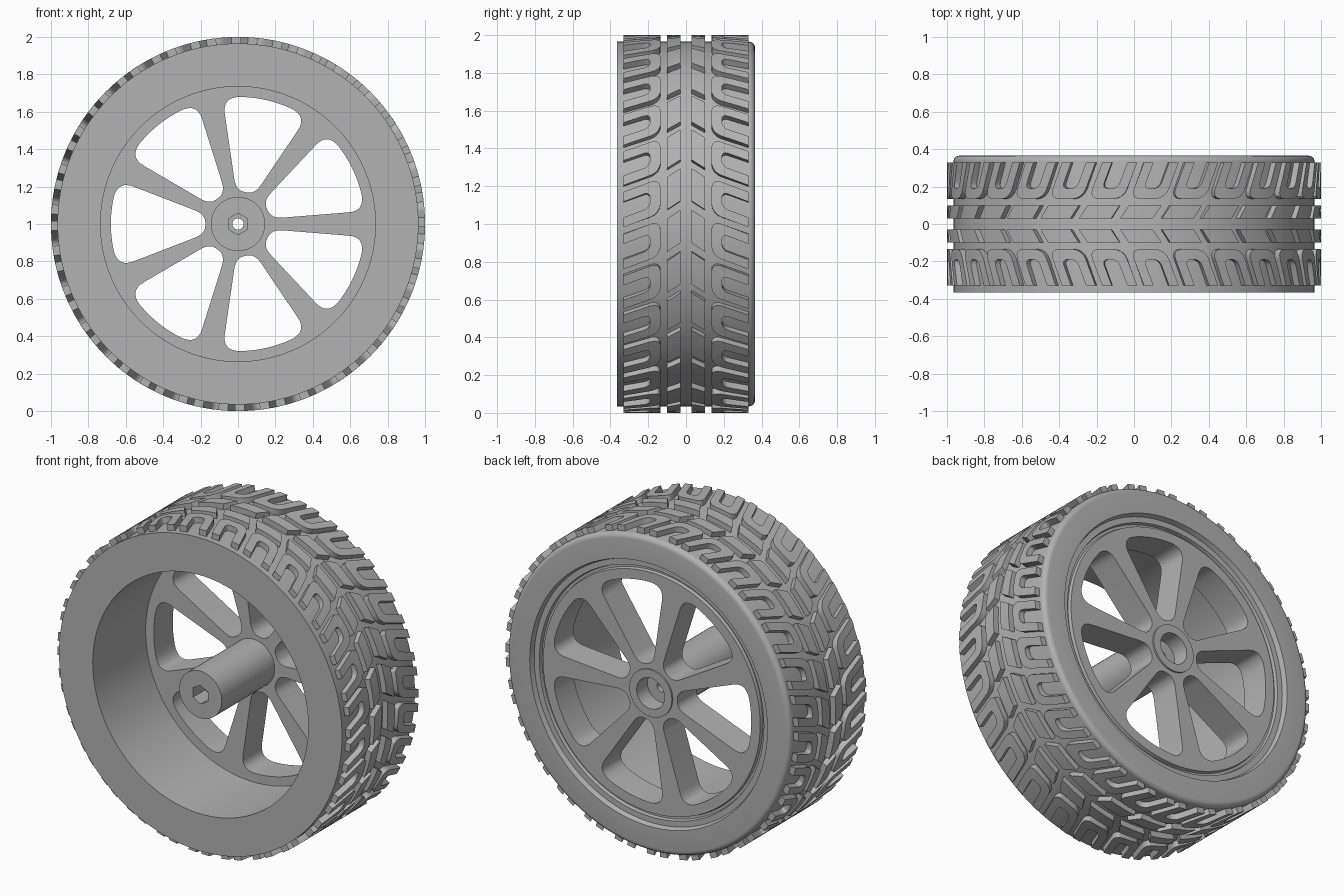
import bpy, bmesh
from math import cos, sin, tan, pi, radians
from mathutils import Vector

cube = bpy.data.objects.get("Cube")
if cube:
    bpy.data.objects.remove(cube)

grey = bpy.data.materials.new("plain_grey")
grey.use_nodes = True
COLOUR = (0.45, 0.45, 0.45, 1)
grey.diffuse_color = COLOUR
grey.node_tree.nodes["Principled BSDF"].inputs["Base Color"].default_value = COLOUR


def polar(r, a, y):
    """Point on the wheel, whose axle runs along y."""
    return (r * cos(a), y, 1 + r * sin(a))


def smooth(obj, angle=30):
    bpy.ops.object.select_all(action='DESELECT')
    obj.select_set(True)
    bpy.context.view_layer.objects.active = obj
    bpy.ops.object.shade_smooth_by_angle(angle=radians(angle))


def finish(bm, name):
    bmesh.ops.recalc_face_normals(bm, faces=bm.faces)
    mesh = bpy.data.meshes.new(name)
    bm.to_mesh(mesh)
    bm.free()
    mesh.materials.append(grey)
    obj = bpy.data.objects.new(name, mesh)
    bpy.context.collection.objects.link(obj)
    smooth(obj)
    return obj


def lathe(name, profile, segments):
    """Spin a closed profile; a radius may be a function of the angle."""
    bm = bmesh.new()
    rings = []
    for i in range(segments):
        a = 2 * pi * i / segments
        rings.append([bm.verts.new(polar(r(a) if callable(r) else r, a, y))
                      for r, y in profile])
    n = len(profile)
    for i in range(segments):
        p, q = rings[i], rings[(i + 1) % segments]
        for j in range(n):
            k = (j + 1) % n
            bm.faces.new((p[j], p[k], q[k], q[j]))
    return finish(bm, name)


# Tyre with rim: sharp front edge, rounded back edge, recessed lip and groove
round_edge = [(0.935 + 0.03 * cos(t * pi / 10), 0.335 + 0.03 * sin(t * pi / 10))
              for t in range(6)]
lathe("tyre_and_rim",
      [(0.735, -0.365), (0.965, -0.365)] + round_edge +
      [(0.81, 0.365), (0.80, 0.335), (0.765, 0.335), (0.76, 0.315),
       (0.745, 0.315), (0.74, 0.335), (0.735, 0.335)], 144)


# Hub tube with a hexagonal socket in front and a round counterbore behind
def hexagon(a):
    return 0.05 / cos((a + pi / 6) % (pi / 3) - pi / 6)


lathe("hub", [(0.145, -0.365), (0.145, 0.345), (0.095, 0.345), (0.095, 0.24),
              (0.03, 0.24), (0.03, -0.25), (hexagon, -0.25), (hexagon, -0.365)], 48)


# Spoke disc: a filled outline with seven rounded windows
SPOKES = 7
HALF = pi / SPOKES


def bezier(a, b, c, steps=8):
    a, b, c = Vector(a), Vector(b), Vector(c)
    return [a.lerp(b, t / steps).lerp(b.lerp(c, t / steps), t / steps)
            for t in range(steps + 1)]


def spoke_edge(r):
    w = 0.015 + 0.08 * r
    return Vector((r * cos(HALF) + w * sin(HALF), r * sin(HALF) - w * cos(HALF)))


def window_outline():
    low, high = spoke_edge(0.18), spoke_edge(0.676)
    top = high.length
    a_end = math_angle = Vector((1, 0)).angle(high) - 0.13
    arc = [Vector((top * cos(a_end * t / 6), top * sin(a_end * t / 6)))
           for t in range(6, -1, -1)]
    half = bezier((low.x, 0.008), low, spoke_edge(0.24))
    half += bezier(spoke_edge(0.59), high, arc[0])[:-1] + arc
    return half + [Vector((p.x, -p.y)) for p in reversed(half[:-1])]


def add_loop(curve, points):
    s = curve.splines.new('POLY')
    s.points.add(len(points) - 1)
    for sp, p in zip(s.points, points):
        sp.co = (p[0], p[1], 0, 1)
    s.use_cyclic_u = True


def circle(r, n):
    return [(r * cos(2 * pi * i / n), r * sin(2 * pi * i / n)) for i in range(n)]


outline = bpy.data.curves.new("spoke_disc", 'CURVE')
outline.dimensions = '2D'
outline.fill_mode = 'BOTH'
outline.extrude = 0.0925
add_loop(outline, circle(0.7365, 144))
add_loop(outline, circle(0.12, 48))
for i in range(SPOKES):
    a = HALF * (2 * i + 1)
    add_loop(outline, [(p.x * cos(a) - p.y * sin(a), p.x * sin(a) + p.y * cos(a))
                       for p in window_outline()])
disc = bpy.data.objects.new("spoke_disc", outline)
bpy.context.collection.objects.link(disc)
disc.location = (0, 0.2425, 1)
disc.rotation_euler = (pi / 2, 0, 0)
outline.materials.append(grey)
bpy.ops.object.select_all(action='DESELECT')
disc.select_set(True)
bpy.context.view_layer.objects.active = disc
bpy.ops.object.convert(target='MESH')
smooth(bpy.context.view_layer.objects.active)

# Tread: raised blocks wrapped round the tyre, mirrored front to back
BLOCKS = 28
EDGE = 0.33
SLANT = 0.38


def u_side(half, depth, radius):
    """One side of a U: straight legs joined by rounded corners."""
    corner = [(-half + radius * (1 - cos(t * pi / 8)), depth - radius * (1 - sin(t * pi / 8)))
              for t in range(5)]
    left = [(-half, 0), (-half, depth / 2)] + corner
    return left + [(0, depth)] + [(-s, v) for s, v in reversed(left)]


def add_block(bm, side_a, side_b, centre, sign):
    """Raise the strip between two matching paths of (along, inward) points."""
    def column(p, r):
        s, v = p
        return bm.verts.new(polar(r, centre + s + SLANT * v, sign * (EDGE - v)))
    rows = [[column(a, 1.0), column(b, 1.0), column(b, 0.955), column(a, 0.955)]
            for a, b in zip(side_a, side_b)]
    for p, q in zip(rows, rows[1:]):
        for j in range(4):
            k = (j + 1) % 4
            bm.faces.new((p[j], p[k], q[k], q[j]))
    bm.faces.new(rows[0])
    bm.faces.new(rows[-1])


u_paths = (u_side(0.094, 0.195, 0.05), u_side(0.042, 0.14, 0.03))
steps = [-0.088 + 0.044 * i for i in range(5)]
bar_paths = ([(s, 0.23) for s in steps], [(s + 0.02, 0.30) for s in steps])

for name, paths in (("shoulder_tread", u_paths), ("centre_tread", bar_paths)):
    for side, sign in (("front", -1), ("back", 1)):
        bm = bmesh.new()
        for i in range(BLOCKS):
            add_block(bm, *paths, radians(4.4) + 2 * pi * i / BLOCKS, sign)
        finish(bm, side + "_" + name)
